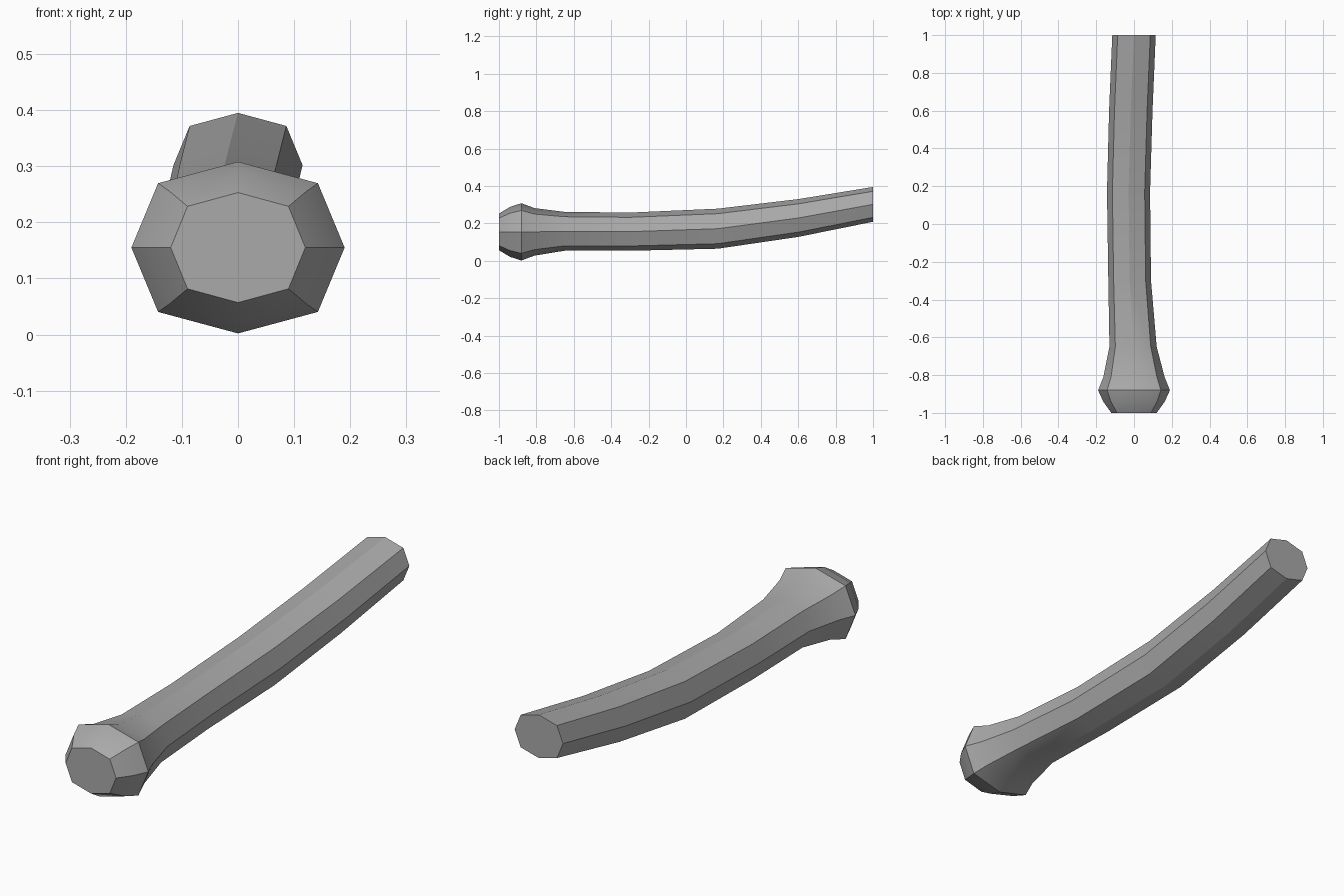
import bpy
import bmesh
import math

cube = bpy.data.objects.get("Cube")
if cube:
    bpy.data.objects.remove(cube, do_unlink=True)

# One plain grey material
grey = bpy.data.materials.new("plain grey")
grey.use_nodes = True
colour = (0.4, 0.4, 0.4, 1.0)
grey.diffuse_color = colour
grey.node_tree.nodes["Principled BSDF"].inputs["Base Color"].default_value = colour

# Octagonal stations from knob to tip: y, centre x, centre z, half width, half height
STATIONS = [
    (-1.00, 0.000, 0.155, 0.120, 0.098),
    (-0.94, 0.000, 0.155, 0.163, 0.134),
    (-0.88, 0.000, 0.155, 0.190, 0.153),
    (-0.81, 0.000, 0.155, 0.162, 0.127),
    (-0.65, -0.005, 0.158, 0.125, 0.104),
    (-0.30, -0.023, 0.156, 0.113, 0.102),
    (0.17, -0.029, 0.172, 0.114, 0.107),
    (0.60, -0.017, 0.229, 0.115, 0.101),
    (1.00, 0.000, 0.302, 0.115, 0.093),
]


def octagon(bm, y, cx, cz, rx, rz):
    """Ring of eight points with slightly full corners."""
    ring = []
    for i in range(8):
        a = i * math.pi / 4
        full = 1.06 if i % 2 else 1.0
        ring.append(bm.verts.new((cx + rx * full * math.cos(a), y,
                                  cz + rz * full * math.sin(a))))
    return ring


# Curved handle flaring into the faceted knob
bm = bmesh.new()
rings = [octagon(bm, *s) for s in STATIONS]
for a, b in zip(rings, rings[1:]):
    for i in range(8):
        j = (i + 1) % 8
        bm.faces.new((a[i], a[j], b[j], b[i]))

# Flat end caps
bm.faces.new(rings[0])
bm.faces.new(rings[-1])
bmesh.ops.recalc_face_normals(bm, faces=bm.faces[:])

mesh = bpy.data.meshes.new("handle")
bm.to_mesh(mesh)
bm.free()
mesh.materials.append(grey)
handle = bpy.data.objects.new("handle", mesh)
bpy.context.collection.objects.link(handle)

# Smooth along the length, crisp along the facets
bpy.ops.object.select_all(action='DESELECT')
handle.select_set(True)
bpy.context.view_layer.objects.active = handle
bpy.ops.object.shade_smooth_by_angle(angle=math.radians(30))
